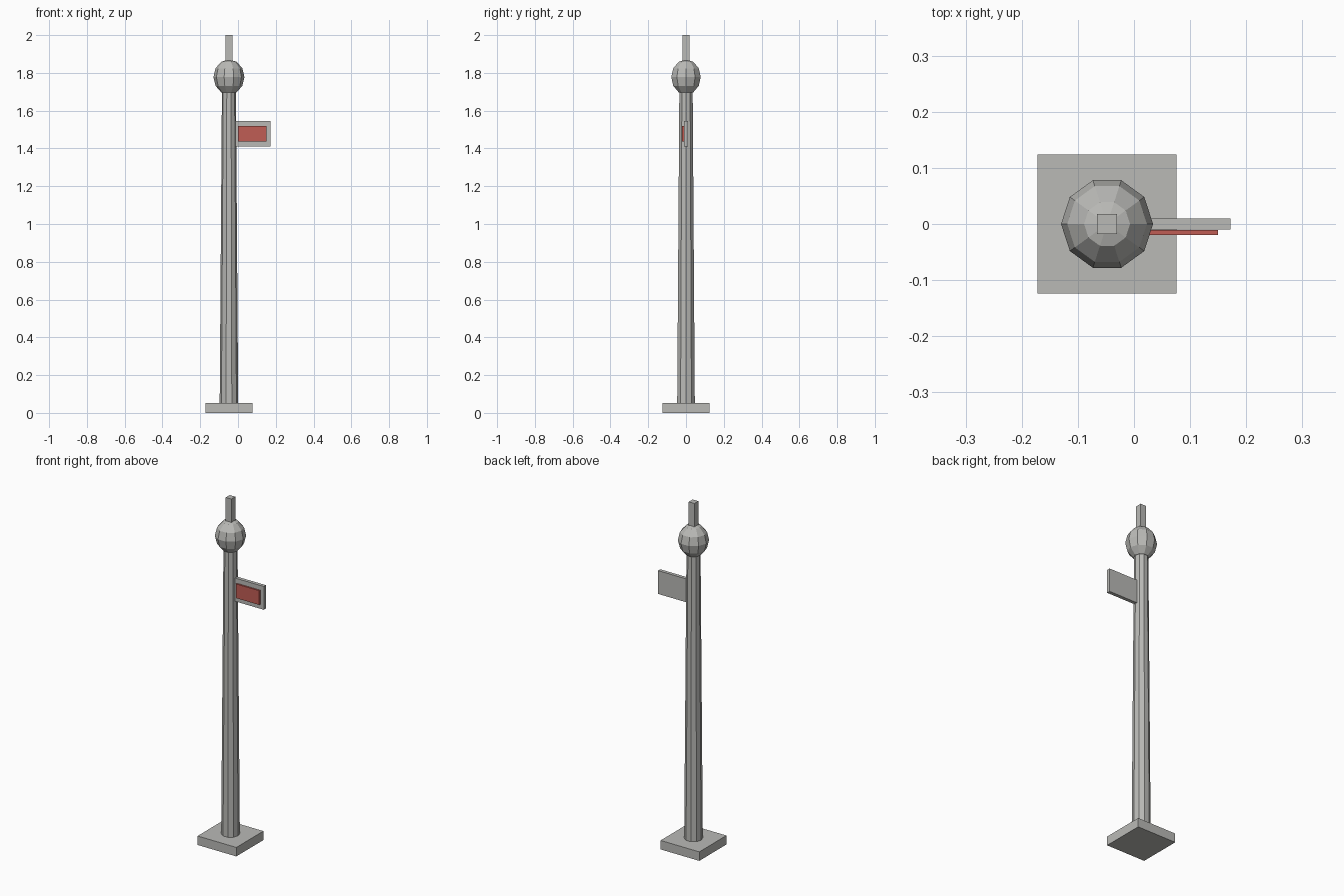
import bpy, bmesh
from math import sin, cos, pi, radians

old = bpy.data.objects.get("Cube")
if old:
    bpy.data.objects.remove(old, do_unlink=True)

AXIS_X = -0.048
SIDES = 10


def material(name, rgb):
    m = bpy.data.materials.new(name)
    m.use_nodes = True
    m.diffuse_color = (*rgb, 1)
    m.node_tree.nodes["Principled BSDF"].inputs["Base Color"].default_value = (*rgb, 1)
    return m


grey = material("concrete grey", (0.49, 0.49, 0.47))
red = material("sign red", (0.53, 0.11, 0.09))


def finish(name, bm, mat):
    bmesh.ops.recalc_face_normals(bm, faces=bm.faces)
    mesh = bpy.data.meshes.new(name)
    bm.to_mesh(mesh)
    bm.free()
    mesh.materials.append(mat)
    ob = bpy.data.objects.new(name, mesh)
    bpy.context.scene.collection.objects.link(ob)
    return ob


def box(name, low, high, mat):
    bm = bmesh.new()
    bmesh.ops.create_cube(bm, size=1)
    for v in bm.verts:
        v.co = [(a + b) / 2 + c * (b - a) for a, b, c in zip(low, high, v.co)]
    return finish(name, bm, mat)


def lathe(name, profile, mat):
    """Faceted solid of revolution from (radius, z) pairs, capped at both ends."""
    bm = bmesh.new()
    rings = []
    for r, z in profile:
        angles = [2 * pi * i / SIDES for i in range(SIDES)]
        rings.append([bm.verts.new((AXIS_X + r * cos(a), r * sin(a), z)) for a in angles])
    for a, b in zip(rings, rings[1:]):
        for i in range(SIDES):
            j = (i + 1) % SIDES
            bm.faces.new((a[i], a[j], b[j], b[i]))
    bm.faces.new(rings[0])
    bm.faces.new(rings[-1])
    bmesh.ops.remove_doubles(bm, verts=bm.verts, dist=1e-5)
    return finish(name, bm, mat)


# Square foot and tapering pole
box("base_plate", (AXIS_X - 0.124, -0.124, 0), (AXIS_X + 0.124, 0.124, 0.052), grey)
lathe("pole", [(0.049, 0.05), (0.037, 1.72)], grey)

# Slightly tall faceted ball: its poles are tiny caps
ball = [(max(0.082 * cos(radians(t)), 0.001), 1.778 + 0.093 * sin(radians(t)))
        for t in range(-90, 91, 30)]
lathe("ball", ball, grey)

# Square mast on the ball
box("top_mast", (AXIS_X - 0.018, -0.018, 1.85), (AXIS_X + 0.018, 0.018, 2), grey)

# Side sign with a raised panel on its front
box("sign_board", (-0.02, -0.01, 1.41), (0.172, 0.01, 1.545), grey)
box("sign_panel", (0, -0.02, 1.436), (0.15, -0.0105, 1.518), red)
